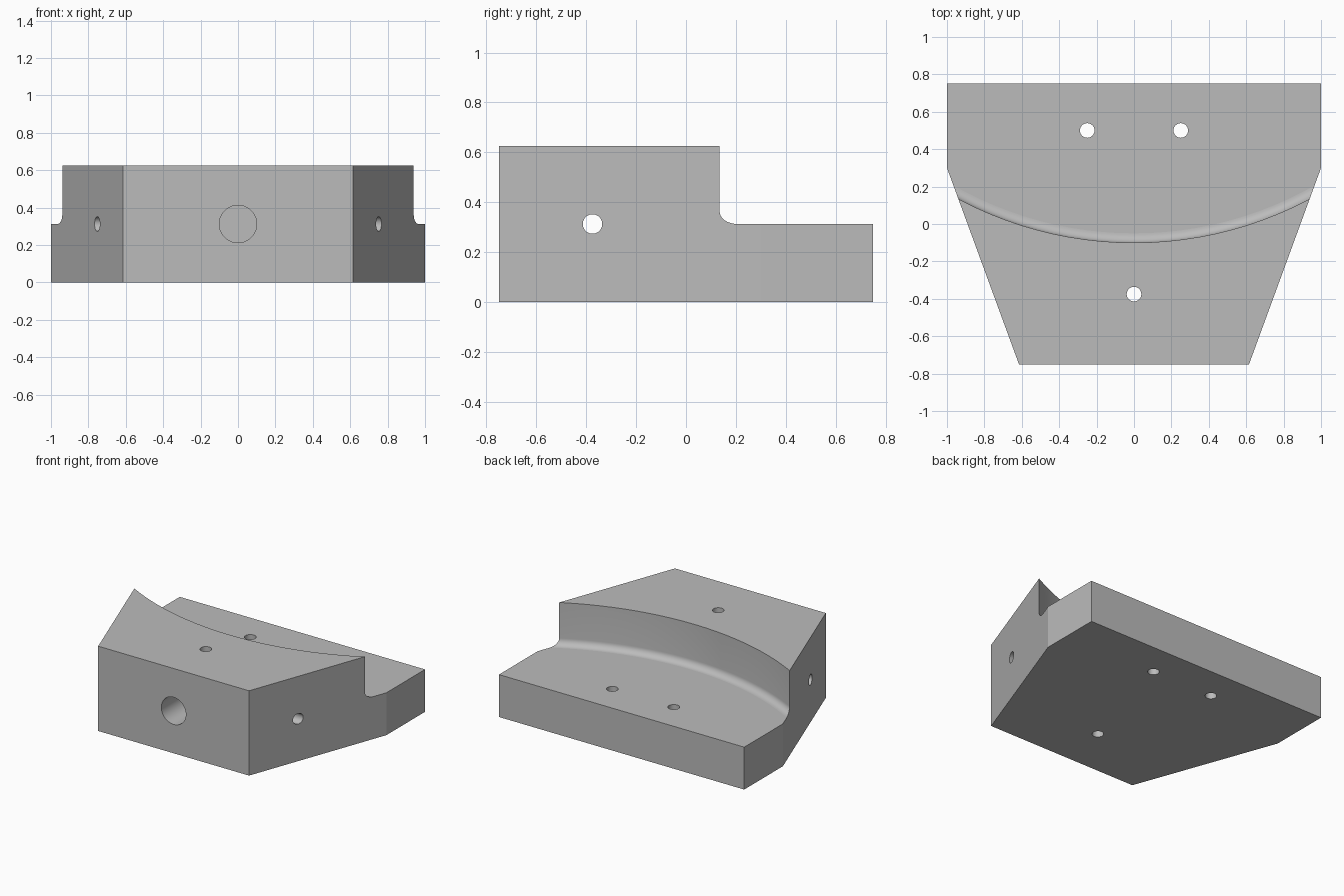
import bpy, bmesh, math
from mathutils import Matrix, Vector

if "Cube" in bpy.data.objects:
    bpy.data.objects.remove(bpy.data.objects["Cube"])

HEIGHT, STEP = 0.625, 0.3125      # full height and floor of the step
ARC_Y, ARC_R, FILLET = 1.9, 2.0, 0.05

grey = bpy.data.materials.new("grey metal")
grey.use_nodes = True
grey.diffuse_color = (0.5, 0.5, 0.5, 1)
grey.node_tree.nodes["Principled BSDF"].inputs["Base Color"].default_value = (0.5, 0.5, 0.5, 1)


def make_object(name, bm):
    bmesh.ops.recalc_face_normals(bm, faces=bm.faces)
    mesh = bpy.data.meshes.new(name)
    bm.to_mesh(mesh)
    bm.free()
    mesh.materials.append(grey)
    obj = bpy.data.objects.new(name, mesh)
    bpy.context.collection.objects.link(obj)
    return obj


def drill(name, centre, axis, radius, length, sides=48):
    bm = bmesh.new()
    turn = Vector(axis).to_track_quat('Z', 'Y').to_matrix().to_4x4()
    bmesh.ops.create_cone(bm, cap_ends=True, segments=sides, radius1=radius, radius2=radius,
                          depth=length, matrix=Matrix.Translation(centre) @ turn)
    return make_object(name, bm)


# Block: tapered outline extruded upwards
half = [(0.615, -0.75), (1, 0.3), (1, 0.75)]
outline = half + [(-x, y) for x, y in reversed(half)]
bm = bmesh.new()
base = bm.faces.new([bm.verts.new((x, y, 0)) for x, y in outline])
top = bmesh.ops.extrude_face_region(bm, geom=[base])["geom"]
bmesh.ops.translate(bm, vec=(0, 0, HEIGHT), verts=[v for v in top if isinstance(v, bmesh.types.BMVert)])
block = make_object("stepped_block", bm)

# Curved step: filleted section swept about a distant vertical axis
section = [(0.9, STEP), (0.9, 1), (ARC_R, 1)]
for i in range(9):
    a = -math.pi / 2 * i / 8
    section.append((ARC_R - FILLET + FILLET * math.cos(a), STEP + FILLET + FILLET * math.sin(a)))
bm = bmesh.new()
rings = []
for i in range(65):
    a = math.radians(-90 + 80 * (i / 32 - 1))
    rings.append([bm.verts.new((r * math.cos(a), ARC_Y + r * math.sin(a), z)) for r, z in section])
n = len(section)
for r0, r1 in zip(rings, rings[1:]):
    for j in range(n):
        k = (j + 1) % n
        bm.faces.new((r0[j], r0[k], r1[k], r1[j]))
bm.faces.new(rings[0])
bm.faces.new(rings[-1])
cutters = [make_object("step_cutter", bm)]

# Bolt holes, cross hole and blind front bore
for x, y in [(-0.25, 0.5), (0.25, 0.5), (0, -0.375)]:
    cutters.append(drill("bolt_hole_cutter", (x, y, STEP), (0, 0, 1), 0.039, 2))
cutters.append(drill("cross_hole_cutter", (0, -0.375, STEP), (1, 0, 0), 0.039, 3))
cutters.append(drill("front_bore_cutter", (0, -0.75, STEP), (0, 1, 0), 0.1, 0.5))

bpy.ops.object.select_all(action='DESELECT')
bpy.context.view_layer.objects.active = block
block.select_set(True)
for cutter in cutters:
    mod = block.modifiers.new(cutter.name, 'BOOLEAN')
    mod.operation, mod.solver, mod.object = 'DIFFERENCE', 'EXACT', cutter
    bpy.ops.object.modifier_apply(modifier=mod.name)
    bpy.data.objects.remove(cutter)

# Smooth curved faces, keep flat faces flat
bpy.ops.object.shade_smooth_by_angle(angle=math.radians(30))
for face in block.data.polygons:
    if abs(face.normal.z) > 0.9999 or face.area > 0.1:
        face.use_smooth = False
